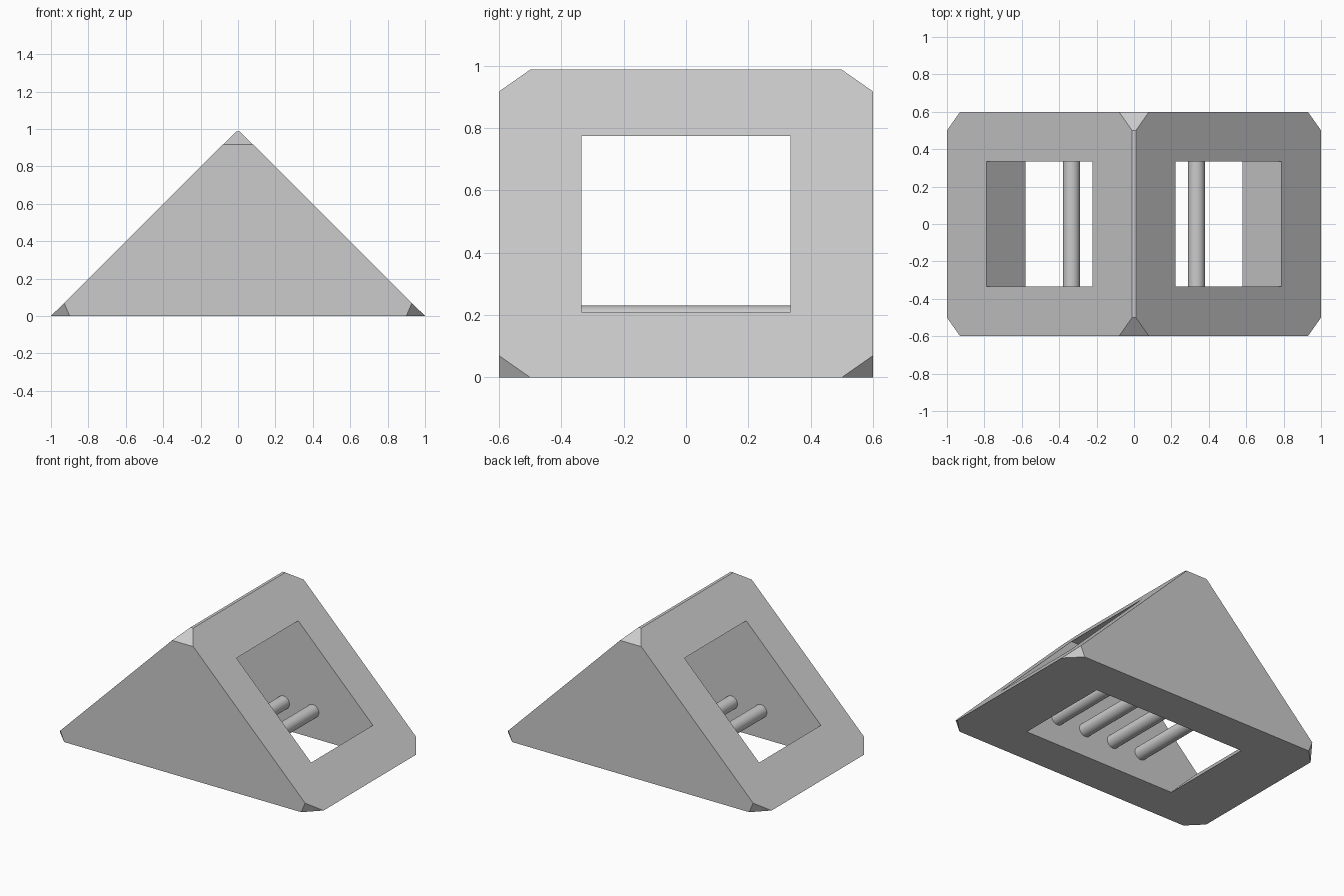
import bpy
import bmesh
from math import radians

if "Cube" in bpy.data.objects:
    bpy.data.objects.remove(bpy.data.objects["Cube"], do_unlink=True)

grey = bpy.data.materials.new("light_grey")
grey.use_nodes = True
colour = (0.6, 0.6, 0.6, 1)
grey.diffuse_color = colour
grey.node_tree.nodes["Principled BSDF"].inputs["Base Color"].default_value = colour

HALF_DEPTH, CHAMFER = 0.6, 0.1
WINDOW_HALF = 0.335
RIDGE_Z = 0.987


def make_object(name, bm):
    bmesh.ops.recalc_face_normals(bm, faces=bm.faces)
    mesh = bpy.data.meshes.new(name)
    bm.to_mesh(mesh)
    bm.free()
    mesh.materials.append(grey)
    obj = bpy.data.objects.new(name, mesh)
    bpy.context.collection.objects.link(obj)
    return obj


def slope_x(z):
    """Half width of the body at height z."""
    return 1 - 1.003 * z


# Triangular body with every corner chamfered
inner = HALF_DEPTH - CHAMFER
corners = [
    (slope_x(RIDGE_Z), inner, RIDGE_Z),
    (slope_x(0.917), HALF_DEPTH, 0.917),
    (slope_x(0.07), HALF_DEPTH, 0.07),
    (1 - CHAMFER, HALF_DEPTH, 0),
    (1, inner, 0),
]
bm = bmesh.new()
for x, y, z in corners:
    for sx in (-1, 1):
        for sy in (-1, 1):
            bm.verts.new((sx * x, sy * y, z))
bmesh.ops.convex_hull(bm, input=bm.verts)
bmesh.ops.dissolve_limit(bm, angle_limit=radians(1), verts=bm.verts, edges=bm.edges)
body = make_object("frame_body", bm)

# Opening through both slopes and the floor, with slanted sills
half = [(0.48, -0.1), (0.89, 0.31), (0.5, 0.775)]
profile = half + [(-x, z) for x, z in reversed(half)]
bm = bmesh.new()
face = bm.faces.new([bm.verts.new((x, -WINDOW_HALF, z)) for x, z in profile])
side = bmesh.ops.extrude_face_region(bm, geom=[face])["geom"]
bmesh.ops.translate(bm, vec=(0, 2 * WINDOW_HALF, 0),
                    verts=[v for v in side if isinstance(v, bmesh.types.BMVert)])
cutter = make_object("opening_cutter", bm)
cutter.hide_render = True

cut = body.modifiers.new("opening", "BOOLEAN")
cut.operation = "DIFFERENCE"
cut.solver = "EXACT"
cut.object = cutter
bpy.context.view_layer.objects.active = body
bpy.ops.object.modifier_apply(modifier=cut.name)
bpy.data.objects.remove(cutter, do_unlink=True)

# Four round bars across the opening
for i in range(4):
    x = (i - 1.5) * 0.223
    bpy.ops.mesh.primitive_cylinder_add(vertices=32, radius=0.045,
                                        depth=2 * WINDOW_HALF + 0.02,
                                        location=(x, 0, 0.185),
                                        rotation=(radians(90), 0, 0))
    bar = bpy.context.object
    bar.name = f"cross_bar_{i + 1}"
    bar.data.materials.append(grey)
    bpy.ops.object.shade_smooth_by_angle(angle=radians(30))
